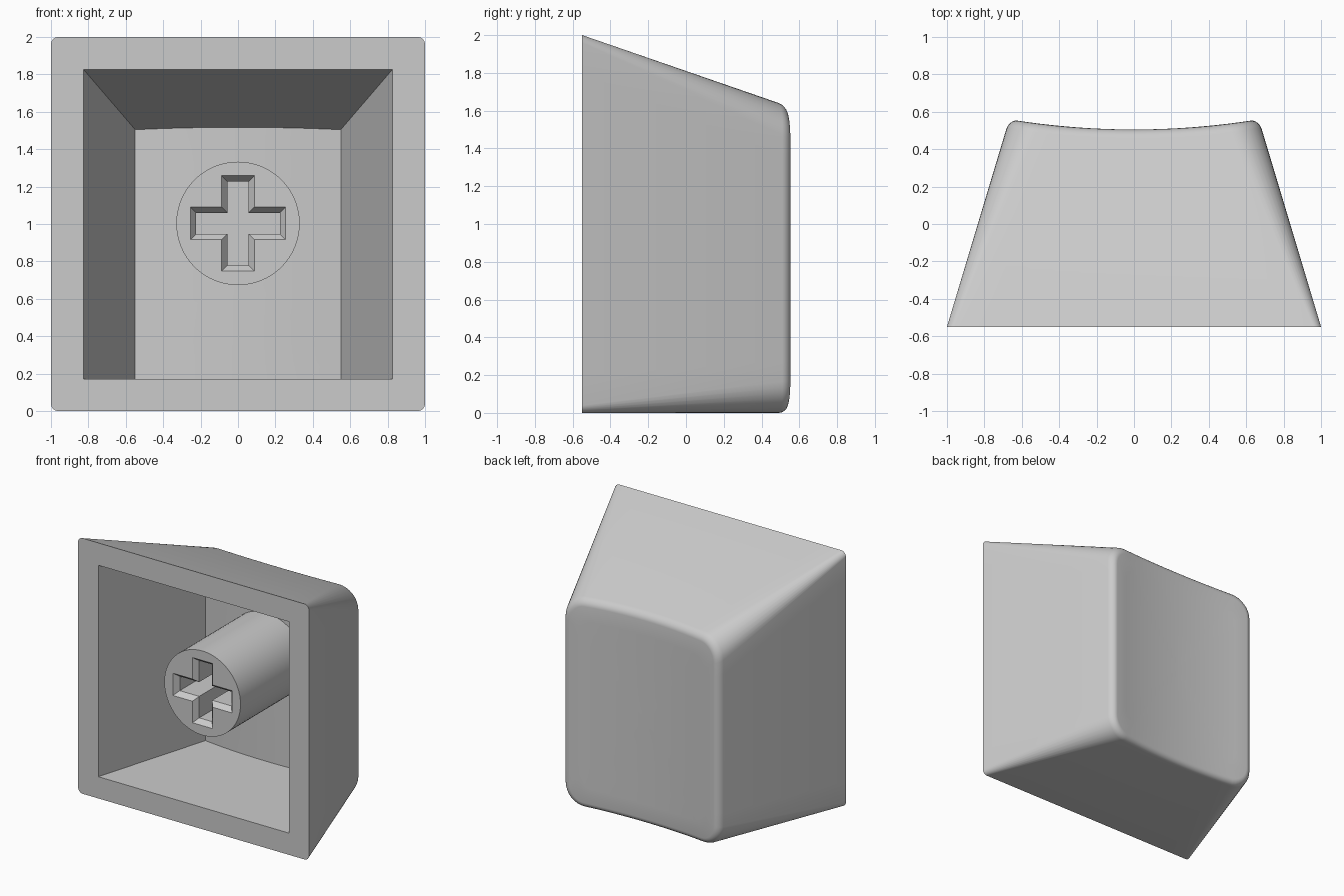
import bpy, bmesh
from math import cos, sin, pi, radians

cube = bpy.data.objects.get("Cube")
if cube:
    bpy.data.objects.remove(cube)

FRONT = -0.55
ARC, SIDE = 8, 12          # points per corner and per straight side

grey = bpy.data.materials.new("light grey plastic")
grey.use_nodes = True
colour = (0.6, 0.6, 0.6, 1)
grey.diffuse_color = colour
grey.node_tree.nodes["Principled BSDF"].inputs["Base Color"].default_value = colour


def finish(bm, name):
    bmesh.ops.remove_doubles(bm, verts=bm.verts, dist=0.0001)
    bmesh.ops.recalc_face_normals(bm, faces=bm.faces)
    mesh = bpy.data.meshes.new(name)
    bm.to_mesh(mesh)
    bm.free()
    mesh.materials.append(grey)
    obj = bpy.data.objects.new(name, mesh)
    bpy.context.collection.objects.link(obj)
    return obj


def select(obj):
    bpy.ops.object.select_all(action='DESELECT')
    obj.select_set(True)
    bpy.context.view_layer.objects.active = obj


def outline(half, low, high, r):
    """Rounded rectangle in x and z, with evenly divided sides."""
    corners = [(half - r, high - r), (r - half, high - r),
               (r - half, low + r), (half - r, low + r)]
    arcs = [[(cx + r * cos((q + i / ARC) * pi / 2), cz + r * sin((q + i / ARC) * pi / 2))
             for i in range(ARC + 1)] for q, (cx, cz) in enumerate(corners)]
    points = []
    for q, arc in enumerate(arcs):
        (ax, az), (bx, bz) = arc[-1], arcs[(q + 1) % 4][0]
        points += arc
        points += [(ax + (bx - ax) * i / SIDE, az + (bz - az) * i / SIDE)
                   for i in range(1, SIDE)]
    return points


def dish(x):
    return 0.505 + 0.05 * min(1, (x / 0.64) ** 2)


def tapered(front, back, depth, drop):
    """Ring on a tapered wall, ending a set drop below the dished surface."""
    ring = []
    for (fx, fz), (bx, bz) in zip(front, back):
        y = dish(bx) - drop
        t = (y - FRONT) / depth
        ring.append((fx + (bx - fx) * t, y, fz + (bz - fz) * t))
    return ring


def cap(ring, mid_z, drop):
    """Concentric rings that carry the dish to the middle."""
    rings = []
    for s in (0.85, 0.7, 0.55, 0.4, 0.25, 0.1, 0):
        rings.append([(x * s, dish(x * s) - drop, mid_z + (z - mid_z) * s)
                      for x, y, z in ring])
    return rings


def loft(bm, rings):
    rows = [[bm.verts.new(p) for p in ring] for ring in rings]
    for a, b in zip(rows, rows[1:]):
        for i in range(len(a)):
            j = (i + 1) % len(a)
            bm.faces.new((a[i], a[j], b[j], b[i]))
    return rows


# Cap shell: inner ceiling, inner walls, front rim, outer walls, fillet, dished back
inner_front = outline(0.825, 0.17, 1.825, 0)
outer_front = outline(1.0, 0.0, 2.0, 0.04)
ceiling_edge = tapered(inner_front, outline(0.55, 0.17, 1.505, 0), 0.93, 0.16)
rings = cap(ceiling_edge, 0.84, 0.16)[::-1] + [ceiling_edge]
rings += [[(x, FRONT, z) for x, z in ring] for ring in (inner_front, outer_front)]
FILLET = 0.045
for step in range(6):
    a = step / 5 * pi / 2
    inset = FILLET * (1 - cos(a))
    back = outline(0.67 - inset, inset, 1.62 - inset, 0.17 - inset)
    rings.append(tapered(outer_front, back, 1.1, FILLET * (1 - sin(a))))
rings += cap(rings[-1], 0.81, 0)
bm = bmesh.new()
loft(bm, rings)
shell = finish(bm, "cap_shell")

# Round stem
STEM_Z, STEM_Y = 1.003, -0.44
bm = bmesh.new()
circle = [(0.33 * cos(i * pi / 32), 0.33 * sin(i * pi / 32)) for i in range(64)]
rows = loft(bm, [[(x, y, STEM_Z + z) for x, z in circle] for y in (STEM_Y, 0.42)])
for row in rows:
    bm.faces.new(row)
stem = finish(bm, "stem")

# Cross socket with a chamfered mouth, cut from the stem
bm = bmesh.new()
sections = []
for y, a, b in ((STEM_Y - 0.04, 0.118, 0.286), (STEM_Y + 0.04, 0.056, 0.224),
                (0.1, 0.056, 0.224)):
    quarter = [(b, a), (a, a), (a, b)]
    cross = []
    for _ in range(4):
        cross += quarter
        quarter = [(-z, x) for x, z in quarter]
    sections.append([(x, y, STEM_Z + z) for x, z in cross])
rows = loft(bm, sections)
bm.faces.new(rows[0])
bm.faces.new(rows[-1])
cutter = finish(bm, "socket_cutter")
cutter.hide_render = True
cut = stem.modifiers.new("socket", 'BOOLEAN')
cut.operation = 'DIFFERENCE'
cut.solver = 'EXACT'
cut.object = cutter
select(stem)
bpy.ops.object.modifier_apply(modifier=cut.name)
bpy.data.objects.remove(cutter)

for obj in (shell, stem):
    select(obj)
    bpy.ops.object.shade_smooth_by_angle(angle=radians(30))
